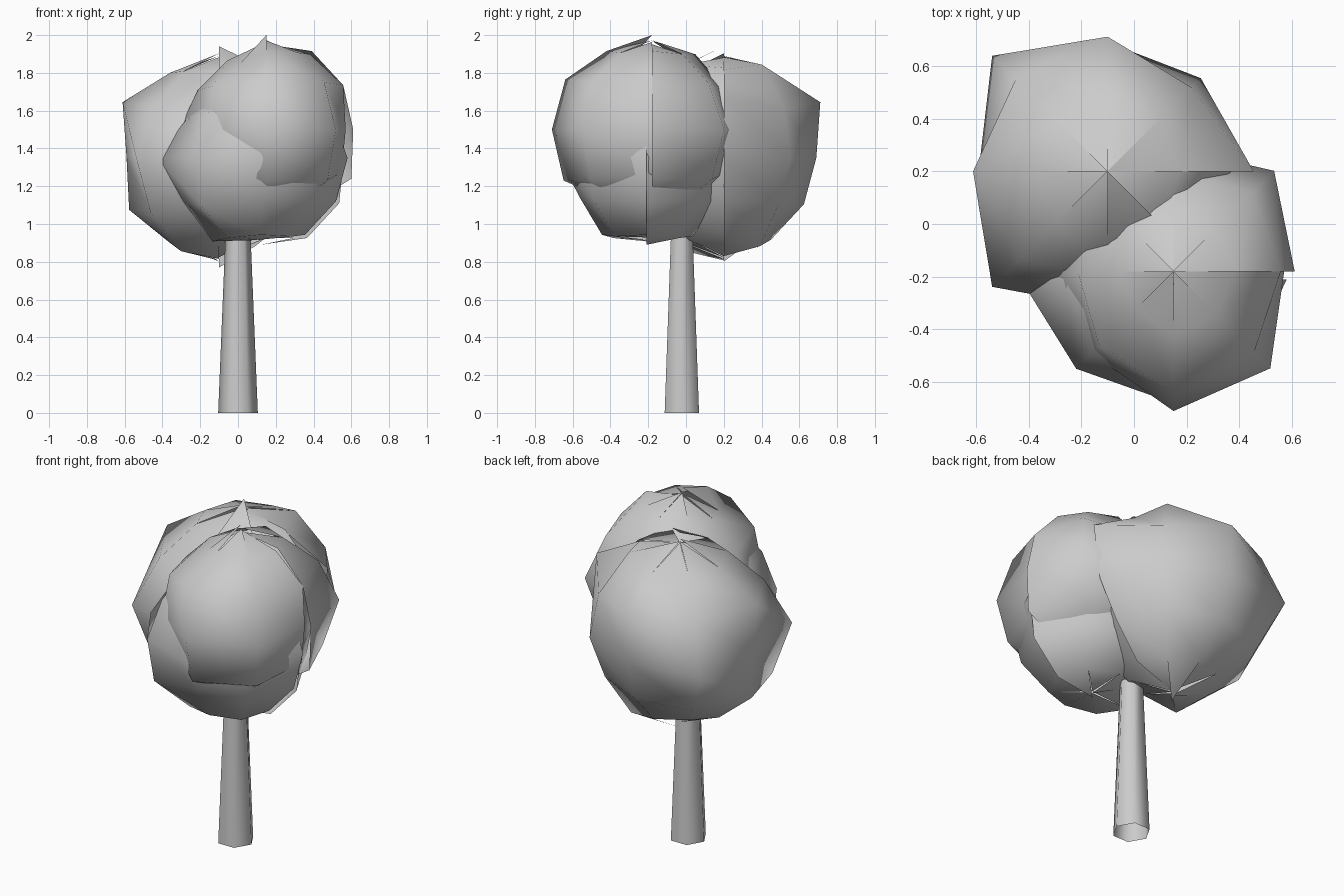
import bpy
import random
from math import cos, sin, radians
from mathutils import Vector

if "Cube" in bpy.data.objects:
    bpy.data.objects.remove(bpy.data.objects["Cube"], do_unlink=True)

random.seed(4)

grey = bpy.data.materials.new("plain_grey")
grey.use_nodes = True
colour = (0.6, 0.6, 0.6, 1)
grey.diffuse_color = colour
grey.node_tree.nodes["Principled BSDF"].inputs["Base Color"].default_value = colour


def direction(azimuth, elevation):
    a, e = radians(azimuth), radians(elevation)
    return Vector((cos(a) * cos(e), sin(a) * cos(e), sin(e)))


def add_object(name, verts, faces):
    mesh = bpy.data.meshes.new(name)
    mesh.from_pydata(verts, [], faces)
    mesh.materials.append(grey)
    mesh.update()
    obj = bpy.data.objects.new(name, mesh)
    bpy.context.collection.objects.link(obj)
    mesh.shade_smooth()


def leaf_clump(name, centre, rings, top, bottom):
    """Lumpy eight-sided ball: radii in hundredths, open seam on +x, and a
    separate pole point for every segment. Top and bottom are each
    (spike height, spike segment)."""
    centre = Vector(centre)
    verts, faces = [], []
    for row, radii in enumerate(rings):
        for col, radius in enumerate(radii):
            verts.append(centre + direction(col * 45, 60 - row * 30) * radius / 100)
    for row in range(len(rings) - 1):
        for col in range(8):
            a = row * 9 + col
            faces += [(a, a + 9, a + 10), (a, a + 10, a + 1)]
    last = (len(rings) - 1) * 9
    for col in range(8):
        for sign, (height, spike), start in ((1, top, 0), (-1, bottom, last)):
            lift = 1 if col == spike else random.uniform(0.89, 0.95)
            verts.append(centre + Vector((0, 0, sign * height * lift)))
            tip, a = len(verts) - 1, start + col
            faces.append((a, a + 1, tip) if sign == 1 else (a + 1, a, tip))
    add_object(name, verts, faces)


# Foliage
leaf_clump("back_foliage", (-0.1, 0.2, 1.35), [
    [54, 57, 52, 53, 52, 53, 53, 57, 55],
    [64, 52, 59, 57, 59, 54, 48, 48, 54],
    [51, 50, 49, 62, 49, 62, 52, 46, 46],
    [45, 48, 49, 54, 55, 59, 50, 46, 43],
    [49, 54, 50, 49, 52, 57, 50, 50, 47]], (0.59, 6), (0.58, 1))

leaf_clump("upper_front_foliage", (0.15, -0.18, 1.5), [
    [48, 46, 46, 43, 42, 40, 48, 47, 46],
    [47, 49, 44, 42, 42, 46, 53, 50, 47],
    [46, 54, 47, 46, 46, 44, 53, 52, 42],
    [52, 52, 46, 45, 46, 43, 54, 53, 46],
    [46, 46, 44, 44, 44, 44, 44, 46, 44]], (0.5, 5), (0.48, 0))

leaf_clump("lower_front_foliage", (0.12, -0.21, 1.35), [
    [46, 46, 46, 46, 46, 49, 46, 46, 46],
    [46, 46, 46, 46, 44, 46, 44, 44, 44],
    [44, 43, 46, 48, 55, 48, 46, 44, 46],
    [48, 45, 46, 48, 47, 51, 41, 45, 46],
    [49, 49, 48, 47, 51, 49, 47, 48, 47]], (0.46, 6), (0.46, 0))

# Trunk: tapered open tube, slightly off centre
sides = 6
verts = [Vector((0, -0.022, z)) + direction(i * 360 / sides, 0) * r
         for r, z in ((0.105, 0), (0.058, 1.15)) for i in range(sides)]
faces = [(i, (i + 1) % sides, (i + 1) % sides + sides, i + sides) for i in range(sides)]
add_object("trunk", verts, faces)
